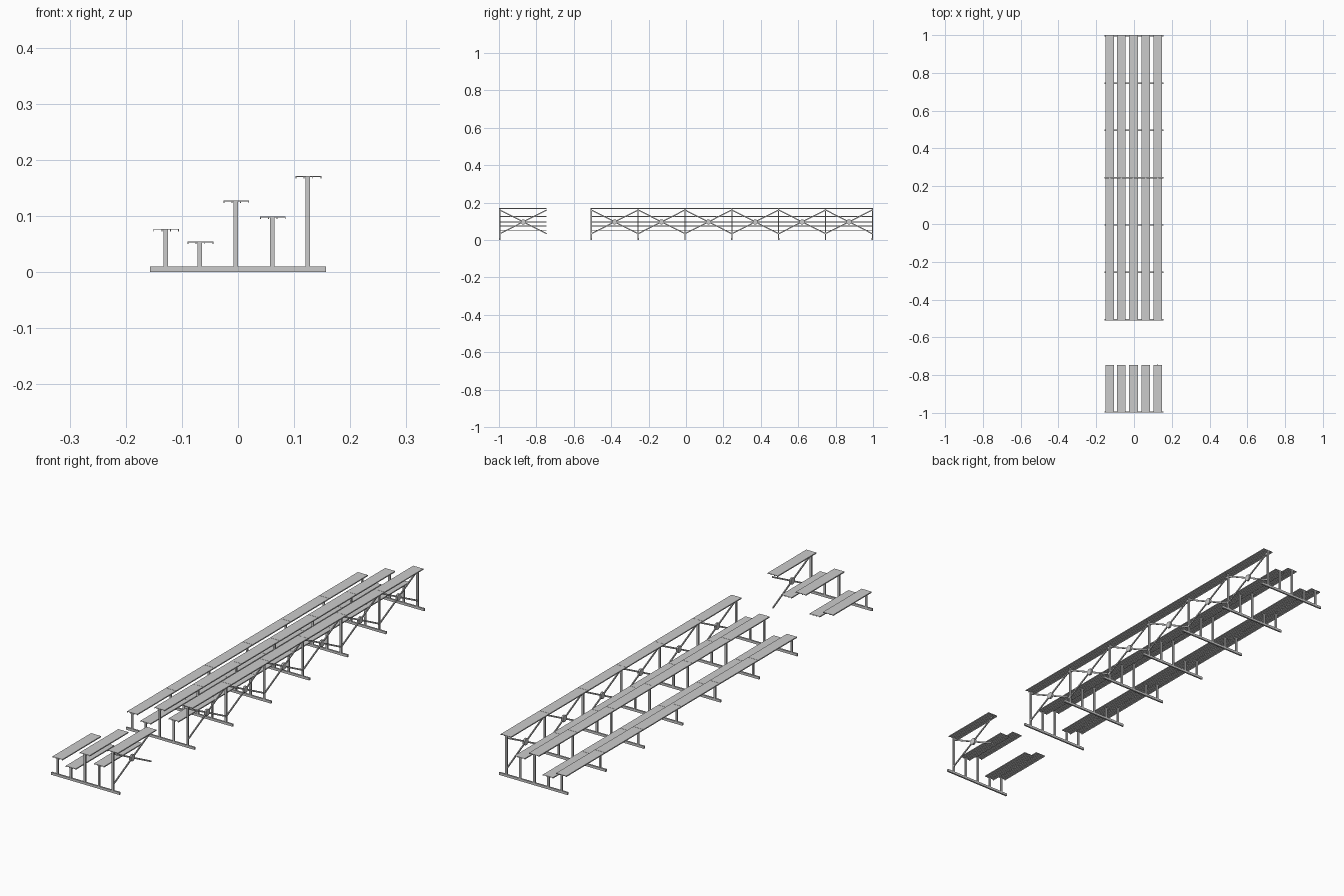
import bpy, bmesh, math
from mathutils import Matrix

if "Cube" in bpy.data.objects:
    bpy.data.objects.remove(bpy.data.objects["Cube"])

PITCH = 0.2505
FRAME_W = 0.007
# (centre x, top z) of each plank row
ROWS = [(-0.128, 0.077), (-0.067, 0.0545), (-0.003, 0.127), (0.062, 0.0985), (0.1255, 0.171)]
PLANK_W, PLANK_H = 0.046, 0.0045
FRAMES = [-0.9955] + [0.9965 - k * PITCH for k in range(6, -1, -1)]
BAYS = [FRAMES[0]] + FRAMES[1:-1]      # start of every bay


def finish(name, bm):
    bmesh.ops.recalc_face_normals(bm, faces=bm.faces)
    me = bpy.data.meshes.new(name)
    bm.to_mesh(me)
    bm.free()
    ob = bpy.data.objects.new(name, me)
    bpy.context.collection.objects.link(ob)
    return ob


def box(bm, centre, size, rot_x=0.0):
    m = Matrix.Translation(centre) @ Matrix.Rotation(rot_x, 4, 'X') @ Matrix.Diagonal((*size, 1))
    bmesh.ops.create_cube(bm, size=1, matrix=m)


def plank_profile():
    # shallow ribbed channel, open underneath
    t, h, w = 0.0016, PLANK_H, PLANK_W / 2
    pts = [(-w, 0), (-w, -h)]
    ribs = [-w + t / 2, -w / 3, w / 3, w - t / 2]
    for i, c in enumerate(ribs):
        if i > 0:
            pts += [(c - t / 2, -t), (c - t / 2, -h)]
        if i < 3:
            pts += [(c + t / 2, -h), (c + t / 2, -t)]
    return pts + [(w, -h), (w, 0)]


# Planks: one per row per bay
for i, (x, z) in enumerate(ROWS):
    bm = bmesh.new()
    for b, y0 in enumerate(BAYS):
        a = y0 - (0.0035 if b < 2 else -0.0005)
        e = y0 + PITCH + (0.0035 if b == len(BAYS) - 1 else -0.0005)
        face = bm.faces.new([bm.verts.new((x + px, a, z + pz)) for px, pz in plank_profile()])
        ext = bmesh.ops.extrude_face_region(bm, geom=[face], use_keep_orig=True)
        vs = [g for g in ext['geom'] if isinstance(g, bmesh.types.BMVert)]
        bmesh.ops.translate(bm, verts=vs, vec=(0, e - a, 0))
    finish(f"plank_row_{i + 1}", bm)

# Support frames: ground beam and five posts
for i, y in enumerate(FRAMES):
    bm = bmesh.new()
    box(bm, (0, y, 0.005), (0.314, FRAME_W, 0.01))
    for x, z in ROWS:
        top = z - 0.0016
        box(bm, (x - 0.001, y, (top + 0.004) / 2), (0.008, FRAME_W - 0.001, top - 0.004))
    finish(f"support_frame_{i + 1}", bm)

# Rear cross braces with an octagonal hub plate
bx, zc, rise = 0.1245, 0.097, 0.127
ang = math.atan2(rise, PITCH)
length = math.hypot(rise, PITCH)
for i, y0 in enumerate(BAYS):
    yc = y0 + PITCH / 2
    bm = bmesh.new()
    for s in (-1, 1):
        box(bm, (bx + s * 0.001, yc, zc), (0.004, length, 0.006), s * ang)
    m = (Matrix.Translation((bx, yc, zc)) @ Matrix.Rotation(math.pi / 2, 4, 'Y')
         @ Matrix.Rotation(math.pi / 8, 4, 'Z'))
    bmesh.ops.create_cone(bm, cap_ends=True, segments=8, radius1=0.014, radius2=0.014,
                          depth=0.0085, matrix=m)
    finish(f"cross_brace_{i + 1}", bm)
